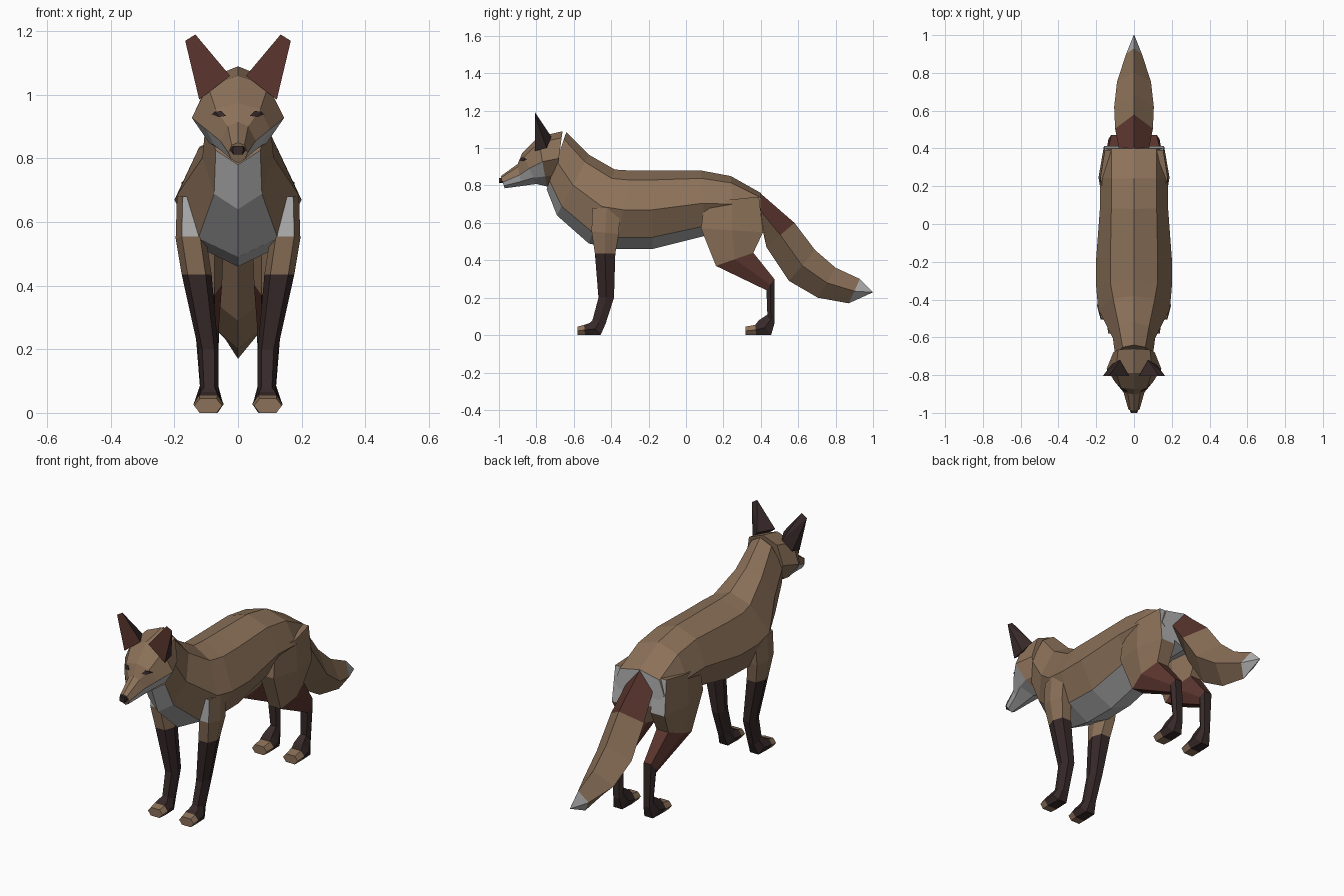
import bpy, bmesh
from mathutils import Vector
from mathutils.bvhtree import BVHTree

if "Cube" in bpy.data.objects:
    bpy.data.objects.remove(bpy.data.objects["Cube"])

# Colours
COLS = {"brown fur": (.26, .165, .10), "white fur": (.44, .44, .44),
        "dark red fur": (.105, .036, .027), "black fur": (.038, .022, .022)}
MATS = []
for n, c in COLS.items():
    m = bpy.data.materials.new(n)
    m.diffuse_color = (*c, 1)
    m.use_nodes = True
    m.node_tree.nodes["Principled BSDF"].inputs["Base Color"].default_value = m.diffuse_color
    MATS.append(m)
BROWN, WHITE, RED, BLACK = range(4)


def finish(bm, name):
    bmesh.ops.recalc_face_normals(bm, faces=bm.faces)
    me = bpy.data.meshes.new(name)
    bm.to_mesh(me)
    bm.free()
    for m in MATS:
        me.materials.append(m)
    ob = bpy.data.objects.new(name, me)
    bpy.context.collection.objects.link(ob)
    return ob


def loft(name, rings, colour, caps=(BROWN, BROWN)):
    """Skin equal rings; colour(segment, side) gives each face its material."""
    bm = bmesh.new()
    vs = [[bm.verts.new(p) for p in r] for r in rings]
    n = len(rings[0])
    for i in range(len(vs) - 1):
        for k in range(n):
            j = (k + 1) % n
            f = bm.faces.new((vs[i][k], vs[i][j], vs[i + 1][j], vs[i + 1][k]))
            f.material_index = colour(i, k)
    for r, c in ((vs[0], caps[0]), (vs[-1], caps[1])):
        bm.faces.new(r).material_index = c
    bmesh.ops.remove_doubles(bm, verts=bm.verts, dist=1e-4)
    return finish(bm, name)


def hull(name, pts, colour):
    bm = bmesh.new()
    for p in pts:
        bm.verts.new(p)
    bmesh.ops.convex_hull(bm, input=bm.verts)
    bmesh.ops.dissolve_limit(bm, angle_limit=.02, verts=bm.verts, edges=bm.edges)
    bm.normal_update()
    for f in bm.faces:
        f.material_index = colour(f)
    return finish(bm, name)


def trunk_ring(spec, fr):
    """Eight-sided symmetric ring from top point, bottom point and half widths."""
    yt, zt, yb, zb, *w = spec
    half = [(x, yt + (yb - yt) * f, zt + (zb - zt) * f)
            for x, f in zip([0, *w, 0], [0, *fr, 1])]
    return half + [(-x, y, z) for x, y, z in half[3:0:-1]]


# Body and neck
BODY = [(-.64, 1.085, -.745, .78, .06, .10, .07), (-.52, .965, -.69, .64, .08, .112, .075),
        (-.38, .885, -.52, .49, .11, .19, .125), (-.30, .88, -.37, .46, .125, .20, .13),
        (-.18, .88, -.18, .46, .125, .20, .125), (.08, .88, .10, .53, .12, .18, .12),
        (.24, .85, .25, .55, .12, .18, .10), (.40, .76, .405, .55, .12, .15, .08)]
loft("body", [trunk_ring(r, (.12, .5, .85)) for r in BODY],
     lambda i, k: WHITE if min(k, 7 - k) == 3 else BROWN, (BROWN, WHITE))

# Head: white below the cheek line in front
HEAD = [(-.99, .85, -.97, .785, .02, .03, .022), (-.90, .915, -.88, .797, .032, .056, .048),
        (-.875, .975, -.80, .808, .07, .10, .075), (-.79, 1.06, -.745, .795, .095, .145, .09),
        (-.66, 1.09, -.70, .80, .085, .11, .07)]
head = loft("head", [trunk_ring(r, (.12, .5, .8)) for r in HEAD],
            lambda i, k: WHITE if i < 3 and min(k, 7 - k) > 1 else BROWN)

# Nose
hull("nose", [(x, y, z) for y, a in ((-1, .6), (-.975, 1))
              for x, z in ((-.027 * a, .83), (.027 * a, .83), (-.014, .84), (.014, .84),
                           (-.014, .812), (.014, .812))], lambda f: BLACK)

# Eyes: thin plates projected on the face
bm = bmesh.new()
bm.from_mesh(head.data)
tree = BVHTree.FromBMesh(bm)
bm.free()
EYE = [(.038, .934), (.052, .949), (.072, .948), (.083, .939), (.06, .93)]

for s, side in ((1, "left"), (-1, "right")):
    pts = []
    for x, z in EYE:
        hit = tree.ray_cast(Vector((s * x, -2, z)), Vector((0, 1, 0)))[0]
        pts += [hit + Vector((0, d, 0)) for d in (-.006, .001)]
    hull("eye_" + side, pts, lambda f: BLACK)

    # Ear: red front, black back
    hull("ear_" + side, [(s * x, y, z) for x, y, z in (
        (.025, -.806, 1.06), (.122, -.806, .985), (.166, -.806, 1.17), (.134, -.806, 1.19),
        (.075, -.72, 1.06), (.12, -.745, 1.0))],
        lambda f: RED if f.normal.y < -.9 else BLACK)


def leg(name, s, specs, cols, white_side):
    """Six-sided limb from front point, back point and inner/outer x per ring."""
    rings = []
    for yf, zf, yb, zb, a, b in specs:
        d = (b - a) * .2
        ym, zm = (yf + yb) / 2, (zf + zb) / 2
        rings.append([(s * x, y, z) for x, y, z in (
            (a + d, yf, zf), (b - d, yf, zf), (b, ym, zm),
            (b - d, yb, zb), (a + d, yb, zb), (a, ym, zm))])
    loft(name, rings, lambda i, k: WHITE if i == 0 and k == white_side else cols[i])


FRONT = [(-.50, .68, -.35, .68, .10, .192), (-.505, .555, -.36, .54, .10, .196),
         (-.487, .435, -.378, .435, .083, .177), (-.468, .20, -.385, .20, .062, .125),
         (-.50, .08, -.43, .06, .062, .118), (-.515, .065, -.457, 0, .05, .135),
         (-.545, .055, -.54, 0, .045, .14), (-.58, .045, -.58, 0, .05, .138)]
REAR = [(.10, .71, .39, .74, .06, .178), (.08, .57, .412, .55, .045, .188),
        (.16, .37, .36, .44, .05, .17), (.43, .24, .472, .30, .06, .135),
        (.435, .11, .472, .06, .062, .12), (.39, .08, .455, 0, .05, .135),
        (.37, .055, .375, 0, .045, .14), (.318, .045, .318, 0, .05, .138)]
for s, side in ((1, "left"), (-1, "right")):
    leg("front_leg_" + side, s, FRONT, [BROWN, BROWN] + [BLACK] * 4 + [BROWN], 0)
    leg("rear_leg_" + side, s, REAR, [BROWN, BROWN, RED] + [BLACK] * 3 + [BROWN], 3)

# Tail: diamond section, red upper base, white tip
TAIL = [(.39, .765, .41, .56, .08), (.58, .60, .43, .47, .10), (.69, .455, .55, .29, .105),
        (.80, .36, .705, .20, .09), (.93, .30, .87, .17, .042), (1, .23, .998, .228, .002)]
loft("tail", [[(0, a, b), (w, (a + c) / 2, (b + d) / 2), (0, c, d), (-w, (a + c) / 2, (b + d) / 2)]
              for a, b, c, d, w in TAIL],
     lambda i, k: WHITE if i == 4 else RED if i == 0 and k in (0, 3) else BROWN, (BROWN, WHITE))
